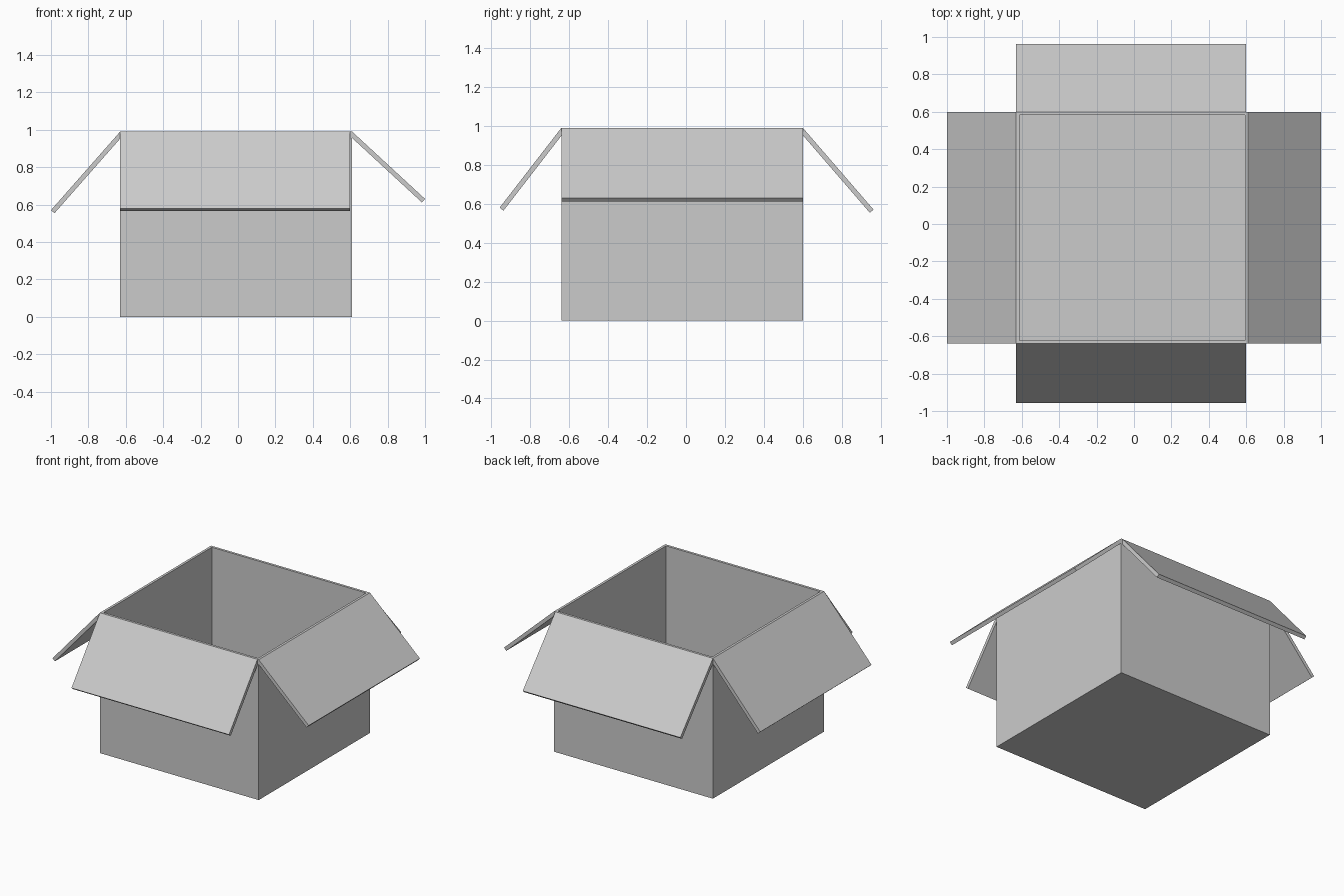
import bpy, bmesh
from mathutils import Vector

cube = bpy.data.objects.get("Cube")
if cube:
    bpy.data.objects.remove(cube, do_unlink=True)

# Plain grey cardboard
card = bpy.data.materials.new("grey cardboard")
card.use_nodes = True
card.diffuse_color = (0.6, 0.6, 0.6, 1)
card.node_tree.nodes["Principled BSDF"].inputs["Base Color"].default_value = card.diffuse_color

LEFT, RIGHT, FRONT, BACK, TOP = -0.63, 0.61, -0.64, 0.6, 0.99
THICK = 0.025


def finish(name, bm):
    bmesh.ops.recalc_face_normals(bm, faces=bm.faces)
    mesh = bpy.data.meshes.new(name)
    bm.to_mesh(mesh)
    bm.free()
    mesh.materials.append(card)
    obj = bpy.data.objects.new(name, mesh)
    bpy.context.scene.collection.objects.link(obj)
    return obj


def extrude(bm, points, offset):
    """Closed prism from a flat outline."""
    face = bm.faces.new([bm.verts.new(p) for p in points])
    geom = bmesh.ops.extrude_face_region(bm, geom=[face], use_keep_orig=True)["geom"]
    bmesh.ops.translate(bm, vec=offset,
                        verts=[v for v in geom if isinstance(v, bmesh.types.BMVert)])


# Open box: a solid block whose top is inset and pushed down to the floor
bm = bmesh.new()
extrude(bm, [(LEFT, FRONT, 0), (RIGHT, FRONT, 0), (RIGHT, BACK, 0), (LEFT, BACK, 0)],
        Vector((0, 0, TOP)))
bmesh.ops.recalc_face_normals(bm, faces=bm.faces)
lid = max(bm.faces, key=lambda f: f.calc_center_median().z)
bmesh.ops.inset_region(bm, faces=[lid], thickness=THICK)
floor = bmesh.ops.extrude_face_region(bm, geom=[lid])["geom"]
bmesh.ops.translate(bm, vec=(0, 0, THICK - TOP),
                    verts=[v for v in floor if isinstance(v, bmesh.types.BMVert)])
if lid.is_valid:
    bmesh.ops.delete(bm, geom=[lid], context='FACES_ONLY')
finish("box_body", bm)


# Flaps: slanted boards cut upright where they meet the rim
def flap(name, axis, hinge, tip, tip_z, start, end):
    run = Vector((tip - hinge, tip_z - TOP)).normalized()
    inward = Vector((-abs(run.y) if tip > hinge else abs(run.y), -abs(run.x))) * THICK
    drop = THICK / abs(run.x)
    profile = [(hinge, TOP), (tip, tip_z),
               (tip + inward.x, tip_z + inward.y), (hinge, TOP - drop)]
    bm = bmesh.new()
    if axis == "x":
        extrude(bm, [(a, start, z) for a, z in profile], Vector((0, end - start, 0)))
    else:
        extrude(bm, [(start, a, z) for a, z in profile], Vector((end - start, 0, 0)))
    finish(name, bm)


flap("right_flap", "x", LEFT, -1.0, 0.57, FRONT, BACK)
flap("left_flap", "x", RIGHT, 1.0, 0.63, FRONT, BACK)
flap("front_flap", "y", FRONT, -0.957, 0.58, LEFT, 0.6)
flap("back_flap", "y", BACK, 0.963, 0.57, LEFT, 0.6)
